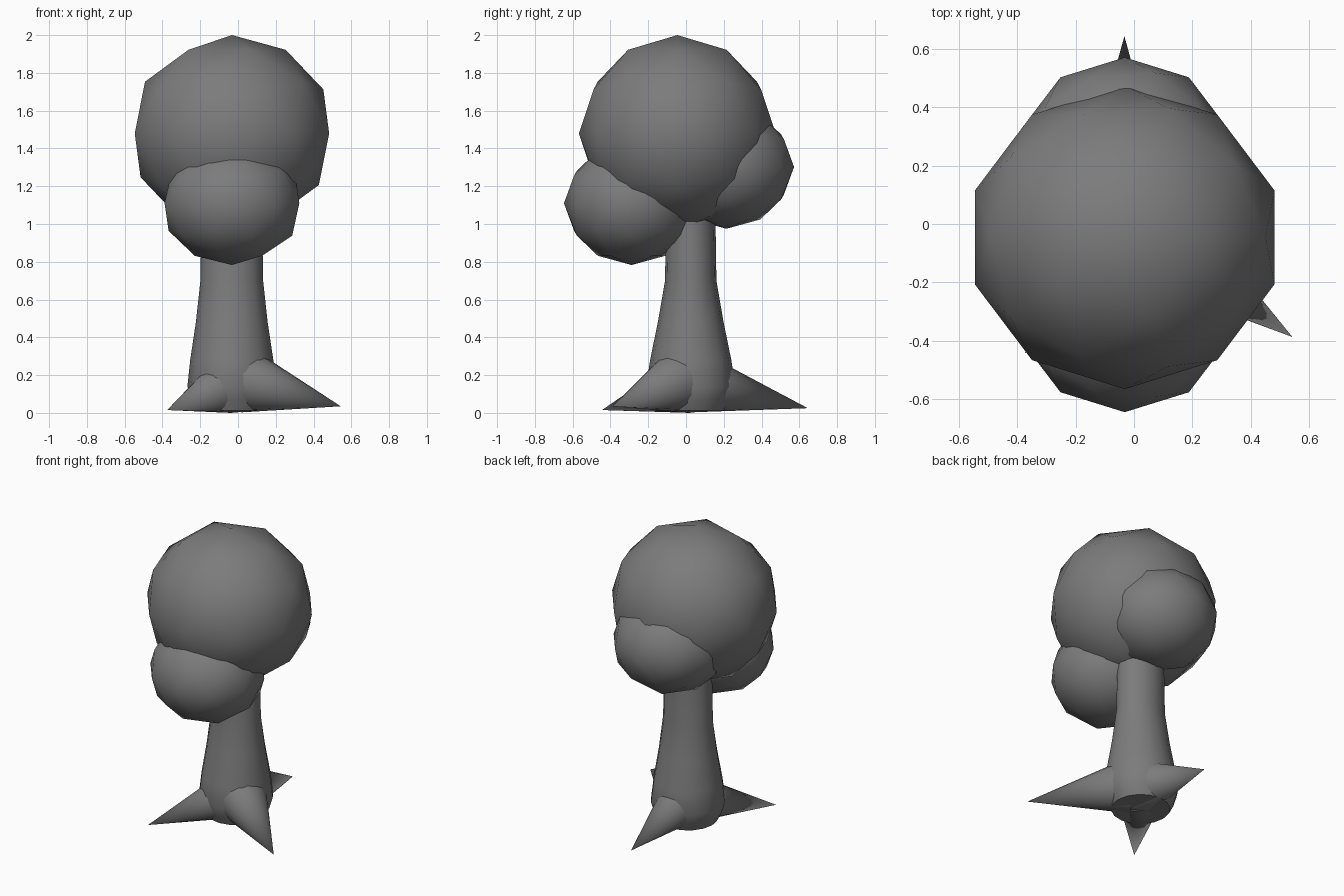
import bpy, bmesh, math
from mathutils import Vector

if "Cube" in bpy.data.objects:
    bpy.data.objects.remove(bpy.data.objects["Cube"])

CENTRE = Vector((-0.033, 0.025, 0))

# One dark grey for the whole tree
dark = bpy.data.materials.new("dark_grey")
dark.diffuse_color = (0.2, 0.2, 0.2, 1)
dark.use_nodes = True
dark.node_tree.nodes["Principled BSDF"].inputs["Base Color"].default_value = dark.diffuse_color


def add_object(name, bm, angle=50):
    bmesh.ops.recalc_face_normals(bm, faces=bm.faces)
    mesh = bpy.data.meshes.new(name)
    bm.to_mesh(mesh)
    bm.free()
    mesh.materials.append(dark)
    ob = bpy.data.objects.new(name, mesh)
    bpy.context.collection.objects.link(ob)
    bpy.ops.object.select_all(action='DESELECT')
    ob.select_set(True)
    bpy.context.view_layer.objects.active = ob
    bpy.ops.object.shade_smooth_by_angle(angle=math.radians(angle))
    return ob


def foliage(name, centre, radii):
    bm = bmesh.new()
    bmesh.ops.create_icosphere(bm, subdivisions=2, radius=1)
    for v in bm.verts:
        v.co = Vector(c + r * p for c, r, p in zip(centre, radii, v.co))
    add_object(name, bm)


def root(name, tip, length, rise=0.23, radius=0.165):
    # cone from a thick end inside the trunk to a point on the ground
    tip = Vector(tip)
    inward = CENTRE - tip
    inward.z = 0
    inward.normalize()
    base = tip + inward * length + Vector((0, 0, length * rise))
    axis = tip - base
    bm = bmesh.new()
    bmesh.ops.create_cone(bm, cap_ends=True, segments=16, radius1=radius,
                          radius2=0, depth=axis.length)
    rot = axis.to_track_quat('Z', 'Y')
    for v in bm.verts:
        v.co = (base + tip) / 2 + rot @ v.co
        v.co.z = max(v.co.z, 0)
    add_object(name, bm)


# Crown: one large ball with a smaller one in front and behind
foliage("crown", (-0.032, -0.046, 1.48), (0.541, 0.521, 0.52))
foliage("front_clump", (-0.032, -0.288, 1.11), (0.375, 0.358, 0.327))
foliage("back_clump", (-0.032, 0.214, 1.302), (0.375, 0.358, 0.327))

# Trunk: flared elliptical rings (z, x radius, y radius)
rings = [(0.012, 0.185, 0.185), (0.07, 0.215, 0.21), (0.14, 0.235, 0.236),
         (0.28, 0.22, 0.215), (0.48, 0.19, 0.174), (0.7, 0.166, 0.136),
         (1.1, 0.16, 0.13)]
SIDES = 16
bm = bmesh.new()
loops = []
for z, rx, ry in rings:
    loops.append([bm.verts.new(CENTRE + Vector((
        rx * math.cos(2 * math.pi * i / SIDES),
        ry * math.sin(2 * math.pi * i / SIDES), z))) for i in range(SIDES)])
for a, b in zip(loops, loops[1:]):
    for i in range(SIDES):
        j = (i + 1) % SIDES
        bm.faces.new((a[i], a[j], b[j], b[i]))
bm.faces.new(loops[0])
bm.faces.new(loops[-1])
add_object("trunk", bm)

# Roots
root("right_root", (0.544, -0.388, 0.035), 0.61, rise=0.215, radius=0.167)
root("back_root", (-0.033, 0.645, 0.025), 0.6)
root("left_root", (-0.375, -0.445, 0.015), 0.54, radius=0.15)
